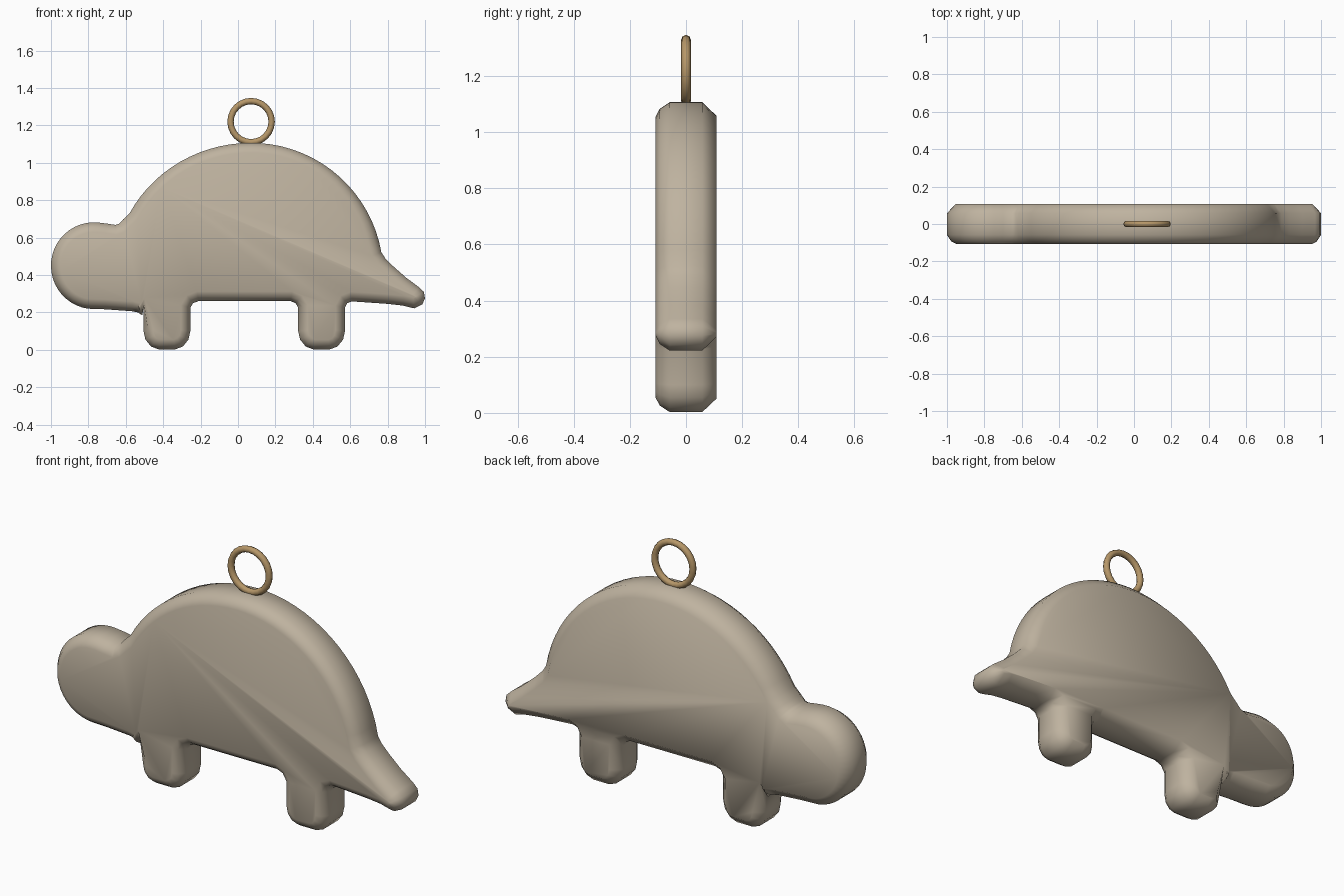
import bpy, bmesh, math
from mathutils import Vector

cube = bpy.data.objects.get("Cube")
if cube:
    bpy.data.objects.remove(cube, do_unlink=True)


def material(name, rgb):
    mat = bpy.data.materials.new(name)
    mat.use_nodes = True
    mat.diffuse_color = (*rgb, 1)
    mat.node_tree.nodes["Principled BSDF"].inputs["Base Color"].default_value = (*rgb, 1)
    return mat


def arc(cx, cz, rx, rz, start, end, steps):
    angles = [math.radians(start + (end - start) * i / steps) for i in range(steps + 1)]
    return [(cx + rx * math.cos(a), cz + rz * math.sin(a)) for a in angles]


def leg(cx):
    """Rounded leg profile, from its right side round to its left side."""
    half = [(0.125, 0.225), (0.125, 0.1), (0.115, 0.055), (0.085, 0.018), (0.045, 0.003)]
    return [(cx + x, z) for x, z in half] + [(cx - x, z) for x, z in reversed(half)]


def inset_ring(points, amount):
    """Move each clockwise outline point inwards along its corner normal."""
    ring = []
    for i, p in enumerate(points):
        before = (p - points[i - 1]).normalized()
        after = (points[(i + 1) % len(points)] - p).normalized()
        along = (before + after).normalized()
        ring.append(p + Vector((along.y, -along.x)) * amount)
    return ring


# Side outline, clockwise: shell, tail, legs, belly, head
outline = (
    arc(0.07, 0.4, 0.735, 0.707, 152, 90, 14)
    + arc(0.07, 0.4, 0.707, 0.707, 86, 10, 16)
    + [(0.787, 0.49), (0.83, 0.447), (0.9, 0.385), (0.968, 0.335), (0.994, 0.31),
       (1.0, 0.275), (0.985, 0.243), (0.942, 0.222), (0.88, 0.237), (0.8, 0.246),
       (0.7, 0.253), (0.61, 0.259), (0.584, 0.25)]
    + leg(0.447)
    + [(0.308, 0.25), (0.28, 0.261), (-0.21, 0.261), (-0.24, 0.25)]
    + leg(-0.38)
    + [(-0.512, 0.185), (-0.535, 0.2), (-0.57, 0.207), (-0.64, 0.212), (-0.71, 0.217)]
    + arc(-0.77, 0.45, 0.23, 0.232, 262, 85, 22)
    + [(-0.7, 0.675), (-0.655, 0.668), (-0.635, 0.675), (-0.615, 0.697)]
)
outline = [Vector(p) for p in outline]
# Hanging points: remove the doubled leg shoulder where the neck meets the front leg
outline = [p for i, p in enumerate(outline) if (p - outline[i - 1]).length > 0.004]

# Body: rounded front edge, plain chamfer on the back edge
sections = [(-0.108, 0.052), (-0.094, 0.024), (-0.058, 0.0), (0.058, 0.0), (0.108, 0.048)]
bm = bmesh.new()
rings = [[bm.verts.new((p.x, y, p.y)) for p in inset_ring(outline, inset)]
         for y, inset in sections]
count = len(outline)
for a, b in zip(rings, rings[1:]):
    for i in range(count):
        j = (i + 1) % count
        bm.faces.new((a[i], a[j], b[j], b[i]))
bm.faces.new(rings[0])
bm.faces.new(rings[-1])
bmesh.ops.recalc_face_normals(bm, faces=bm.faces)
for face in bm.faces:
    face.smooth = True
mesh = bpy.data.meshes.new("body")
bm.to_mesh(mesh)
bm.free()
body = bpy.data.objects.new("body", mesh)
bpy.context.collection.objects.link(body)
mesh.materials.append(material("warm clay", (0.52, 0.45, 0.35)))

# Hanging ring
bpy.ops.mesh.primitive_torus_add(
    major_segments=24, minor_segments=8, major_radius=0.11, minor_radius=0.017,
    location=(0.07, 0, 1.22), rotation=(math.pi / 2, 0, 0))
ring = bpy.context.object
ring.name = "hanging_ring"
ring.data.materials.append(material("brass", (0.47, 0.31, 0.14)))
bpy.ops.object.shade_smooth()
